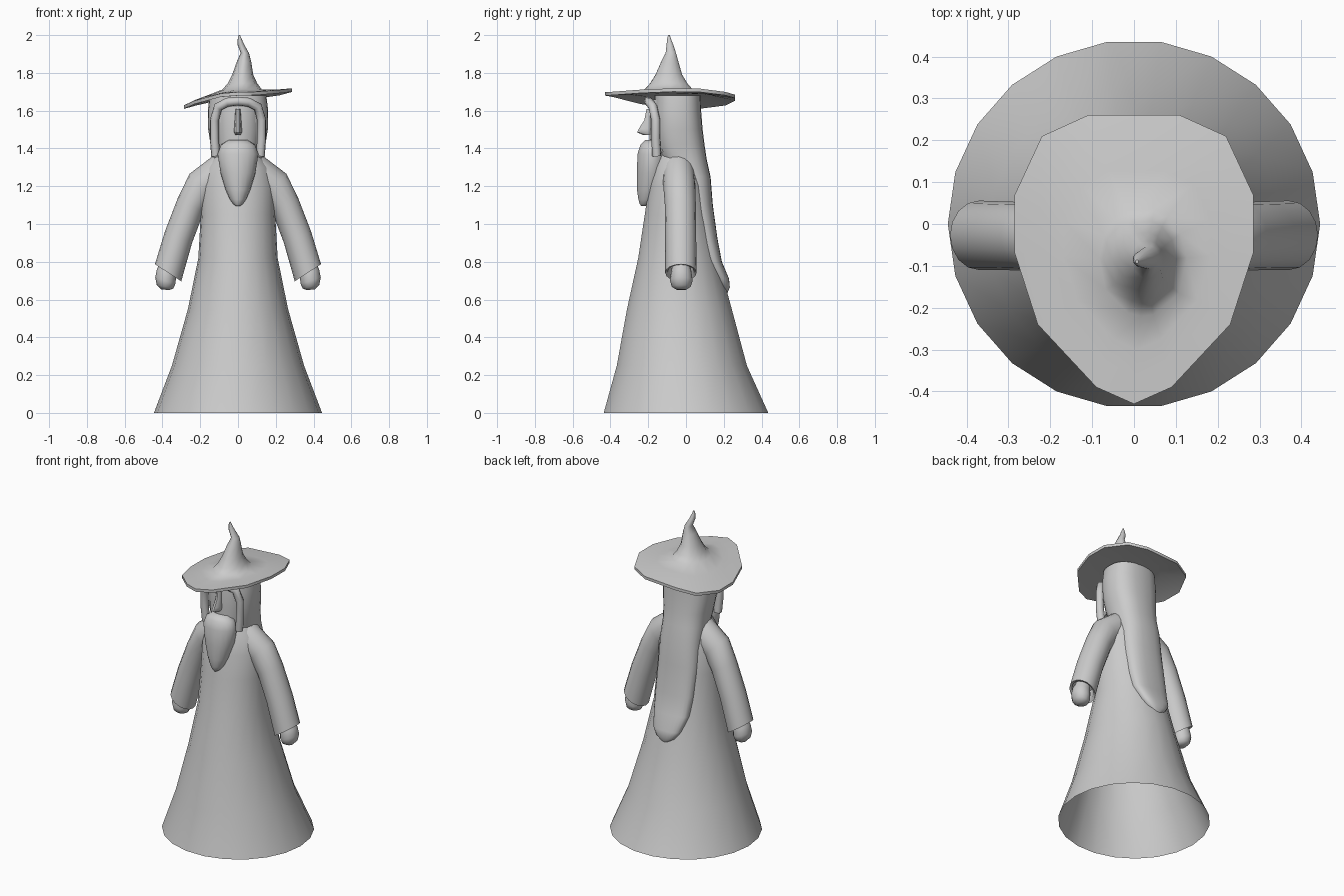
import bpy, bmesh, math
from math import sin, cos, pi, radians


def finish(name, rings, cap_start=True, cap_end=True, angle=45):
    """Skin a list of equal-length point rings into one object."""
    bm = bmesh.new()
    loops = [[bm.verts.new(p) for p in ring] for ring in rings]
    n = len(loops[0])
    for a, b in zip(loops, loops[1:]):
        for i in range(n):
            j = (i + 1) % n
            bm.faces.new((a[i], a[j], b[j], b[i]))
    if cap_start:
        bm.faces.new(loops[0][::-1])
    if cap_end:
        bm.faces.new(loops[-1])
    bmesh.ops.recalc_face_normals(bm, faces=bm.faces[:])
    mesh = bpy.data.meshes.new(name)
    bm.to_mesh(mesh)
    bm.free()
    ob = bpy.data.objects.new(name, mesh)
    bpy.context.collection.objects.link(ob)
    smooth(ob, angle)
    return ob


def smooth(ob, angle=45):
    bpy.ops.object.select_all(action='DESELECT')
    ob.select_set(True)
    bpy.context.view_layer.objects.active = ob
    bpy.ops.object.shade_smooth_by_angle(angle=radians(angle))


def ellipse(x, y, z, rx, ry, tilt=0, n=20, side=1, power=1):
    """Ring around (x, y, z); tilt raises its outer edge."""
    t = radians(tilt)
    pts = []
    for i in range(n):
        a = 2 * pi * i / n
        c = math.copysign(abs(cos(a)) ** power, cos(a)) * rx
        s = math.copysign(abs(sin(a)) ** power, sin(a)) * ry
        pts.append((side * (x + c * cos(t)), y + s, z + c * sin(t)))
    return pts


def loft(name, sections, caps=(True, True), **kw):
    return finish(name, [ellipse(*s, **kw) for s in sections], *caps)


# Robe, open at the hem
loft("robe", [(0, 0, 0, .445, .44), (0, -.022, .25, .35, .348),
              (0, -.035, .55, .265, .28), (0, -.042, .82, .21, .213),
              (0, -.045, 1.05, .197, .175), (0, -.045, 1.2, .195, .152),
              (0, -.045, 1.3, .17, .13), (0, -.045, 1.39, .1, .1)],
     caps=(False, True), n=22)

# Sleeves with hollow cuffs, and hands
for side, label in ((1, "right"), (-1, "left")):
    loft("sleeve_" + label,
         [(.09, -.04, 1.27, .1, .085, 66), (.195, -.035, 1.2, .09, .085, 47),
          (.25, -.03, 1.1, .078, .082, 27), (.315, -.028, .93, .078, .082, 22),
          (.37, -.027, .742, .083, .083, 33), (.368, -.027, .748, .068, .07, 33),
          (.355, -.027, .80, .055, .058, 28)], n=16, side=side)
    loft("hand_" + label,
         [(.365, -.025, .80, .04, .045, 25), (.378, -.025, .74, .055, .055, 22),
          (.385, -.025, .70, .056, .06, 18), (.386, -.025, .668, .045, .05, 12),
          (.386, -.025, .652, .022, .025, 5)], n=12, side=side)

# Hair: head shell flowing into a long tail down the back
loft("hair", [(0, -.045, 1.68, .15, .122), (0, -.045, 1.6, .16, .125),
              (0, -.04, 1.5, .158, .128), (0, -.03, 1.42, .145, .128),
              (0, -.01, 1.34, .138, .12), (0, .03, 1.25, .135, .10),
              (0, .06, 1.1, .135, .082), (0, .105, .92, .13, .062),
              (0, .14, .8, .12, .05), (0, .185, .71, .095, .043),
              (0, .197, .665, .065, .035), (0, .2, .635, .025, .02)],
     n=24, power=.8)

# Face and nose
loft("face", [(0, -.1, 1.66, .11, .085), (0, -.1, 1.6, .115, .092),
              (0, -.1, 1.5, .115, .094), (0, -.1, 1.38, .1, .09)])
loft("nose", [(0, -.185, 1.61, .014, .025), (0, -.19, 1.55, .017, .032),
              (0, -.2, 1.505, .02, .052), (0, -.205, 1.485, .02, .057),
              (0, -.195, 1.472, .014, .035)], n=10)

# Hair frame arching around the face
half = [(.118, -.155, 1.36), (.125, -.16, 1.45), (.125, -.16, 1.55),
        (.105, -.175, 1.62), (.055, -.195, 1.645)]
path = half + [(0, -.2, 1.65)] + [(-x, y, z) for x, y, z in half[::-1]]
curve = bpy.data.curves.new("hair_frame", 'CURVE')
curve.dimensions = '3D'
curve.bevel_depth = .024
curve.bevel_resolution = 2
curve.use_fill_caps = True
spline = curve.splines.new('POLY')
spline.points.add(len(path) - 1)
for p, co in zip(spline.points, path):
    p.co = (*co, 1)
spline.use_smooth = True
bpy.context.collection.objects.link(bpy.data.objects.new("hair_frame", curve))

# Beard
loft("beard", [(0, -.175, 1.445, .05, .042), (0, -.18, 1.42, .09, .062),
               (0, -.18, 1.37, .108, .078), (0, -.185, 1.27, .092, .076),
               (0, -.195, 1.18, .065, .065), (0, -.205, 1.13, .043, .048),
               (0, -.217, 1.105, .025, .028), (0, -.225, 1.095, .01, .012)],
     n=18)

# Hat: uneven faceted brim rising into a crooked point
side_pts = [(.09, -.39), (.23, -.24), (.285, -.07), (.285, .07), (.22, .21), (.11, .26)]
outline = [(0, -.43)] + side_pts + [(-x, y) for x, y in side_pts[::-1]]


def brim_height(x, y):
    z = 1.698 - .85 * x * x if x < 0 else 1.698 + .25 * x * x
    return z - .25 * max(0, y) ** 2


hat = []
for k in (1, .8, .62):
    ring = [(.02 + (x - .02) * k, -.09 + (y + .09) * k) for x, y in outline]
    hat.append([(x, y, brim_height(x, y) + .012 * (1 - k)) for x, y in ring])
for cx, cy, z, rx, ry in [(.022, -.09, 1.712, .105, .13), (.024, -.09, 1.745, .078, .1),
                          (.025, -.09, 1.79, .056, .072), (.032, -.085, 1.86, .038, .046),
                          (.036, -.08, 1.905, .022, .028), (.015, -.085, 1.95, .018, .018),
                          (.008, -.09, 1.985, .009, .009), (.007, -.09, 2.0, .004, .004)]:
    angles = [math.atan2(y + .09, x - .02) for x, y in outline]
    hat.append([(cx + rx * cos(a), cy + ry * sin(a), z) for a in angles])
# underside sheet closes the brim
under = [[(x, y, z - .018) for x, y, z in hat[i]] for i in (2, 0)]
finish("hat", under + hat, angle=60)
